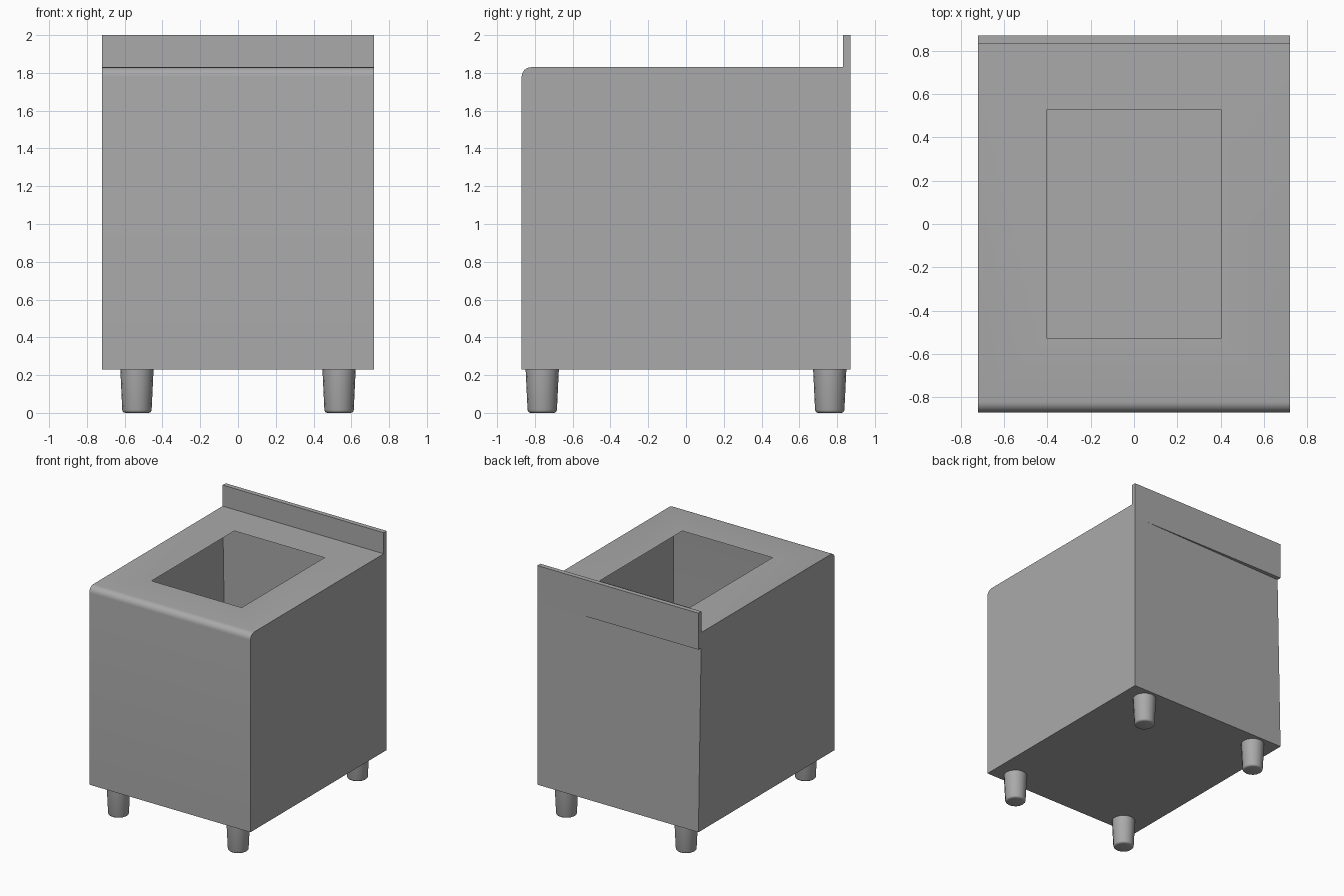
import bpy
import bmesh
import math

if "Cube" in bpy.data.objects:
    bpy.data.objects.remove(bpy.data.objects["Cube"])

steel = bpy.data.materials.new("grey_steel")
steel.use_nodes = True
colour = (0.4, 0.4, 0.4, 1)
steel.diffuse_color = colour
steel.node_tree.nodes["Principled BSDF"].inputs["Base Color"].default_value = colour

HALF_X, HALF_Y = 0.72, 0.87
FLOOR, WORKTOP, TOP = 0.23, 1.83, 2.0
PLATE_FRONT, PLATE_BOTTOM = 0.832, 1.705


def finish(bm, name):
    """Turn a bmesh into a named, shaded object."""
    mesh = bpy.data.meshes.new(name)
    bm.to_mesh(mesh)
    bm.free()
    mesh.materials.append(steel)
    obj = bpy.data.objects.new(name, mesh)
    bpy.context.collection.objects.link(obj)
    bpy.ops.object.select_all(action='DESELECT')
    obj.select_set(True)
    bpy.context.view_layer.objects.active = obj
    bpy.ops.object.shade_smooth_by_angle(angle=math.radians(35))
    return obj


def box(x, y0, y1, z0, z1):
    """Box of half width x between the given depths and heights."""
    bm = bmesh.new()
    bmesh.ops.create_cube(bm, size=1)
    for v in bm.verts:
        v.co.x *= 2 * x
        v.co.y = y1 if v.co.y > 0 else y0
        v.co.z = z1 if v.co.z > 0 else z0
    return bm


# Cabinet: thin hollow shell, rounded front lip, open well in the worktop
bm = box(HALF_X, -HALF_Y, HALF_Y, FLOOR, WORKTOP)
lip = [e for e in bm.edges
       if all(v.co.y < 0 and v.co.z > 1 for v in e.verts)]
bmesh.ops.bevel(bm, geom=lip, offset=0.05, segments=6, profile=0.5,
                affect='EDGES')
bm.normal_update()
worktop = max((f for f in bm.faces if f.normal.z > 0.99),
              key=lambda f: f.calc_area())
bmesh.ops.inset_individual(bm, faces=[worktop], thickness=0.3)
for v in worktop.verts:
    v.co.x = math.copysign(0.403, v.co.x)
    v.co.y = math.copysign(0.528, v.co.y)
bmesh.ops.delete(bm, geom=[worktop], context='FACES_ONLY')
# The rear top corner on one side leans in to the splash plate
for v in bm.verts:
    if v.co.x < -0.7 and v.co.y > 0.8 and v.co.z > 1:
        v.co.y = PLATE_FRONT
finish(bm, "cabinet_shell")

# Upright splash plate along the back
finish(box(HALF_X, PLATE_FRONT, HALF_Y, PLATE_BOTTOM, TOP), "splash_plate")

# Four tapered feet with rounded lower rims
for side, x in (("right", -0.535), ("left", 0.535)):
    for end, y in (("front", -0.761), ("back", 0.761)):
        bm = bmesh.new()
        bmesh.ops.create_cone(bm, cap_ends=True, segments=16, radius1=0.077,
                              radius2=0.088, depth=FLOOR)
        rim = [e for e in bm.edges if all(v.co.z < 0 for v in e.verts)]
        bmesh.ops.bevel(bm, geom=rim, offset=0.015, segments=3, profile=0.5,
                        affect='EDGES')
        bmesh.ops.translate(bm, verts=bm.verts, vec=(x, y, FLOOR / 2))
        finish(bm, f"{end}_{side}_foot")
